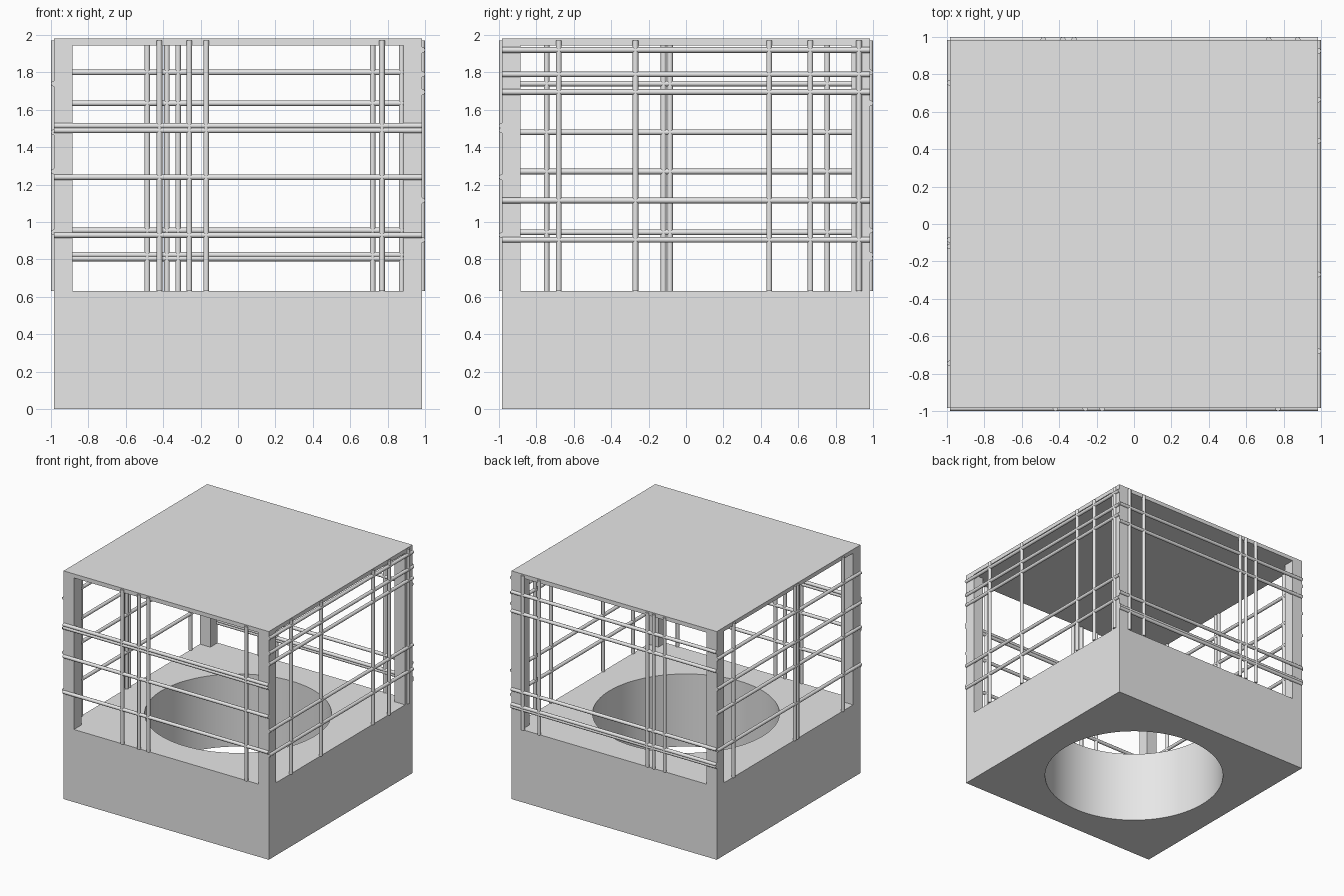
import bpy
from math import radians, pi

cube = bpy.data.objects.get("Cube")
if cube:
    bpy.data.objects.remove(cube, do_unlink=True)

HALF = 0.985       # half width of the housing
BASE_TOP = 0.63
ROOF_LOW = 1.945
TOP = 1.98
POST = 0.1
BAR_R = 0.015
HOLE_R = 0.735

grey = bpy.data.materials.new("light grey")
grey.use_nodes = True
grey.diffuse_color = (0.8, 0.8, 0.8, 1)
grey.node_tree.nodes["Principled BSDF"].inputs["Base Color"].default_value = (0.8, 0.8, 0.8, 1)


def finish(name):
    obj = bpy.context.object
    obj.name = name
    obj.data.materials.append(grey)
    return obj


def box(name, x, y, z0, z1, width):
    bpy.ops.mesh.primitive_cube_add(size=1, location=(x, y, (z0 + z1) / 2))
    obj = finish(name)
    obj.scale = (width, width, z1 - z0)
    bpy.ops.object.transform_apply(location=False, rotation=False, scale=True)
    return obj


def bar(name, location, length, rotation):
    bpy.ops.mesh.primitive_cylinder_add(vertices=12, radius=BAR_R, depth=length,
                                        location=location, rotation=rotation)
    obj = finish(name)
    bpy.ops.object.shade_smooth_by_angle(angle=radians(40))
    return obj


# Solid base with a round opening through it
base = box("base", 0, 0, 0, BASE_TOP, 2 * HALF)
bpy.ops.mesh.primitive_cylinder_add(vertices=96, radius=HOLE_R, depth=2,
                                    location=(0, 0, BASE_TOP / 2))
cutter = finish("opening_cutter")
cut = base.modifiers.new("opening", 'BOOLEAN')
cut.operation = 'DIFFERENCE'
cut.solver = 'EXACT'
cut.object = cutter
bpy.context.view_layer.objects.active = base
bpy.ops.object.modifier_apply(modifier=cut.name)
bpy.data.objects.remove(cutter, do_unlink=True)
bpy.ops.object.select_all(action='DESELECT')
base.select_set(True)
bpy.ops.object.shade_smooth_by_angle(angle=radians(30))

# Flat roof and four square corner posts
box("roof", 0, 0, ROOF_LOW, TOP, 2 * HALF)
inset = HALF - POST / 2
for side, sx in (("right", -1), ("left", 1)):
    for end, sy in (("front", -1), ("back", 1)):
        box(f"{end}_{side}_post", sx * inset, sy * inset, BASE_TOP, ROOF_LOW, POST)

# Irregular lattice: side name, axis of the wall, sign, upright offsets, rail heights
walls = (
    ("front", "y", -1, (-0.42, -0.26, -0.17, 0.77), (1.515, 1.49, 1.24, 0.93)),
    ("back", "y", 1, (-0.485, -0.38, -0.32, 0.72, 0.875),
     (1.8, 1.635, 0.955, 0.825, 0.805)),
    ("left", "x", 1, (-0.68, -0.27, 0.445, 0.665, 0.925),
     (1.92, 1.79, 1.695, 1.115, 0.905)),
    ("right", "x", -1, (-0.745, -0.12, -0.085, 0.755), (1.74, 1.48, 1.27, 0.945)),
)
for name, axis, sign, uprights, rails in walls:
    plane = sign * HALF
    low, high = BASE_TOP, TOP - 0.01
    for u in uprights:
        xy = (u, plane) if axis == "y" else (plane, u)
        bar(f"{name}_upright", (*xy, (low + high) / 2), high - low, (0, 0, 0))
    for z in rails:
        xy = (0, plane) if axis == "y" else (plane, 0)
        turn = (0, pi / 2, 0) if axis == "y" else (pi / 2, 0, 0)
        bar(f"{name}_rail", (*xy, z), 2 * HALF, turn)
